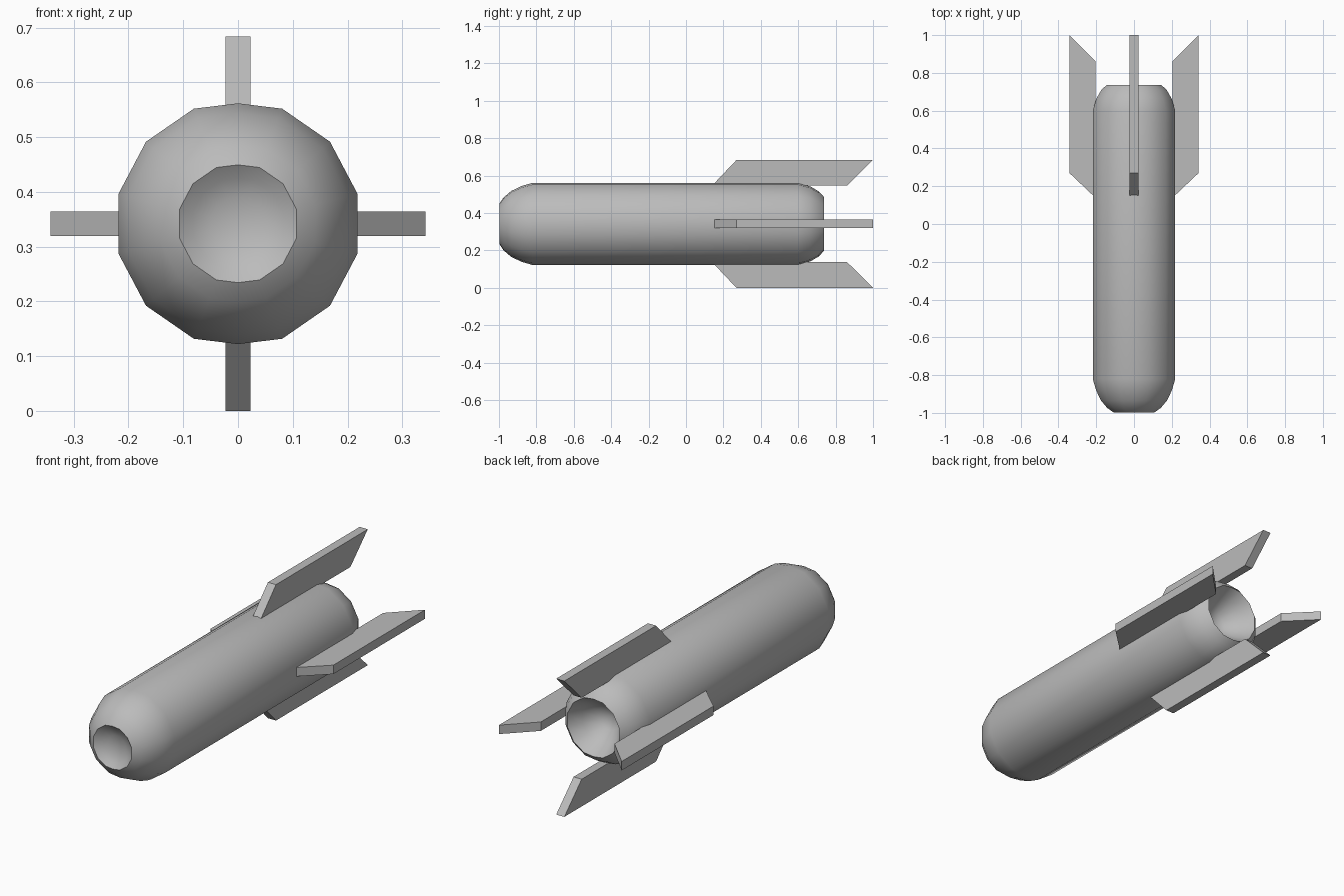
import bpy, bmesh
from math import sin, cos, radians
from mathutils import Matrix

cube = bpy.data.objects.get("Cube")
if cube:
    bpy.data.objects.remove(cube)

AXIS_Z = 0.342

metal = bpy.data.materials.new("grey metal")
metal.use_nodes = True
grey = (0.5, 0.5, 0.5, 1)
metal.diffuse_color = grey
metal.node_tree.nodes["Principled BSDF"].inputs["Base Color"].default_value = grey


def finish(name, bm, smooth=False):
    bmesh.ops.recalc_face_normals(bm, faces=bm.faces)
    mesh = bpy.data.meshes.new(name)
    bm.to_mesh(mesh)
    bm.free()
    mesh.materials.append(metal)
    obj = bpy.data.objects.new(name, mesh)
    bpy.context.collection.objects.link(obj)
    if smooth:
        bpy.ops.object.select_all(action="DESELECT")
        obj.select_set(True)
        bpy.context.view_layer.objects.active = obj
        bpy.ops.object.shade_smooth_by_angle(angle=radians(50))
    return obj


# Body: fourteen-sided section swept along y, dimpled nose and hollow tail
quarter = [21, 48.3, 76]
half = quarter + [180 - a for a in reversed(quarter)]
section = [(0, 0.977)] + [(a, 1) for a in half]
section += [(180, 0.977)] + [(360 - a, 1) for a in reversed(half)]

profile = [  # (y, radius) from nose dimple to tail cavity
    (-0.965, 0.05), (-0.98, 0.085), (-0.998, 0.11), (-0.975, 0.145),
    (-0.935, 0.18), (-0.88, 0.207), (-0.82, 0.225),
    (0.6, 0.225), (0.665, 0.205), (0.71, 0.178), (0.737, 0.148),
    (0.67, 0.11), (0.61, 0.06),
]
bm = bmesh.new()
rings = [[bm.verts.new((r * k * sin(radians(a)), y, AXIS_Z + r * k * cos(radians(a))))
          for a, k in section] for y, r in profile]
n = len(section)
for r0, r1 in zip(rings, rings[1:]):
    for i in range(n):
        j = (i + 1) % n
        bm.faces.new((r0[i], r0[j], r1[j], r1[i]))
for ring, y in ((rings[0], -0.96), (rings[-1], 0.59)):
    centre = bm.verts.new((0, y, AXIS_Z))
    for i in range(n):
        bm.faces.new((ring[i], ring[(i + 1) % n], centre))
finish("body", bm, smooth=True)

# Fins: one swept plate turned around the body axis
outline = [(0.14, 0.205), (0.27, 0.342), (1.0, 0.342), (0.862, 0.205)]
for k, name in enumerate(("top_fin", "left_fin", "bottom_fin", "right_fin")):
    bm = bmesh.new()
    face = bm.faces.new([bm.verts.new((-0.0225, y, r)) for y, r in outline])
    out = bmesh.ops.extrude_face_region(bm, geom=[face])
    moved = [v for v in out["geom"] if isinstance(v, bmesh.types.BMVert)]
    bmesh.ops.translate(bm, verts=moved, vec=(0.045, 0, 0))
    turn = Matrix.Translation((0, 0, AXIS_Z)) @ Matrix.Rotation(radians(90 * k), 4, "Y")
    bm.transform(turn)
    finish(name, bm)
